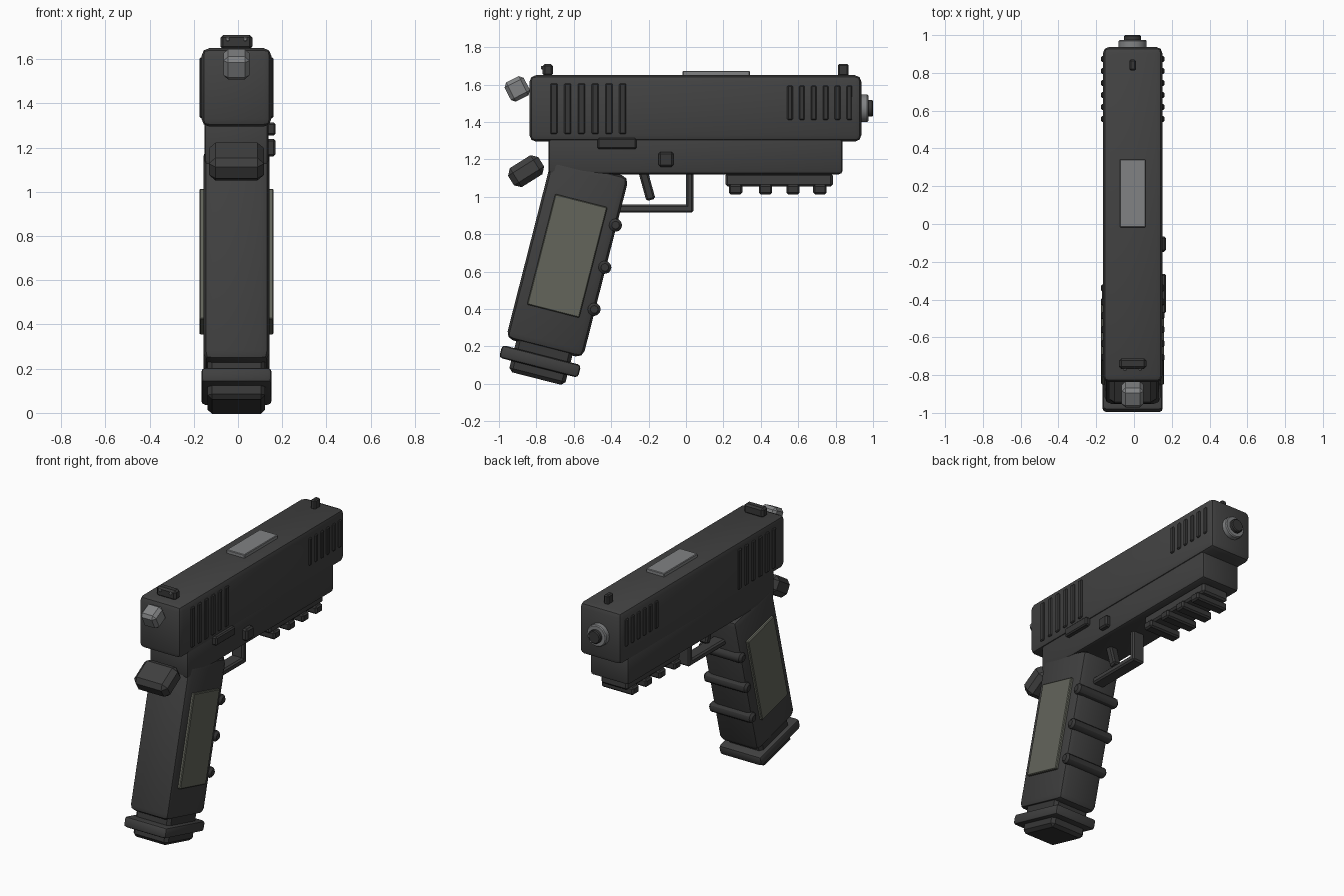
import bpy, bmesh, math
from mathutils import Matrix

if "Cube" in bpy.data.objects:
    bpy.data.objects.remove(bpy.data.objects["Cube"])

X0 = -0.007          # body centre line
TILT = -0.25         # grip lean


def material(name, rgb):
    m = bpy.data.materials.new(name)
    m.diffuse_color = (*rgb, 1)
    m.use_nodes = True
    m.node_tree.nodes["Principled BSDF"].inputs["Base Color"].default_value = m.diffuse_color
    return m


SLIDE = material("slide black", (0.055, 0.055, 0.055))
FRAME = material("frame black", (0.05, 0.05, 0.05))
DARK = material("dark trim", (0.038, 0.038, 0.038))
PANEL = material("olive grey", (0.125, 0.13, 0.105))
STEEL = material("steel grey", (0.22, 0.225, 0.23))


def finish(bm, name, mat):
    me = bpy.data.meshes.new(name)
    bm.to_mesh(me)
    bm.free()
    me.materials.append(mat)
    ob = bpy.data.objects.new(name, me)
    bpy.context.collection.objects.link(ob)
    bpy.ops.object.select_all(action='DESELECT')
    ob.select_set(True)
    bpy.context.view_layer.objects.active = ob
    bpy.ops.object.shade_smooth_by_angle(angle=math.radians(30))
    return ob


def box(name, center, size, mat, bevel=0.01, rot=0.0, segments=1):
    """Bevelled box, optionally leaning about the x axis."""
    bm = bmesh.new()
    bmesh.ops.create_cube(bm, size=1, matrix=Matrix.Diagonal((*size, 1)))
    if bevel:
        bmesh.ops.bevel(bm, geom=bm.edges[:], offset=bevel, segments=segments,
                        profile=0.5, affect='EDGES')
    bm.transform(Matrix.Translation(center) @ Matrix.Rotation(rot, 4, 'X'))
    return finish(bm, name, mat)


def span(name, x, y, z, mat, bevel=0.01, segments=1):
    """Box given by its extents on each axis."""
    r = (x, y, z)
    return box(name, [(a + b) / 2 for a, b in r], [b - a for a, b in r],
               mat, bevel, 0, segments)


def mid(h):
    return (X0 - h, X0 + h)


def rod(name, center, radius, length, mat, axis, sides=16, bevel=0.006):
    bm = bmesh.new()
    bmesh.ops.create_cone(bm, cap_ends=True, segments=sides, radius1=radius,
                          radius2=radius, depth=length)
    rims = [e for e in bm.edges if abs(e.verts[0].co.z - e.verts[1].co.z) < 1e-5]
    bmesh.ops.bevel(bm, geom=rims, offset=bevel, segments=1, affect='EDGES')
    bm.transform(Matrix.Translation(center) @ Matrix.Rotation(math.pi / 2, 4, axis))
    return finish(bm, name, mat)


# Slide and frame
span("slide", mid(0.158), (-0.837, 0.938), (1.295, 1.65), SLIDE, 0.035, 2)
span("frame", mid(0.145), (-0.735, 0.837), (1.12, 1.32), FRAME, 0.02, 2)

# Slide serrations on both sides
for tag, y0, step, w, z in (("rear", -0.706, 0.0735, 0.037, (1.335, 1.607)),
                            ("front", 0.556, 0.0635, 0.03, (1.41, 1.595))):
    for i in range(6):
        y = y0 + i * step
        for s in (-1, 1):
            x = sorted((X0 + s * 0.145, X0 + s * 0.168))
            span(tag + "_serration", x, (y - w / 2, y + w / 2), z, DARK, 0.006)

# Ejection port plate and sights
span("ejection_port", mid(0.068), (-0.018, 0.342), (1.62, 1.673), STEEL, 0.004)
span("rear_sight", mid(0.072), (-0.767, -0.711), (1.645, 1.71), DARK, 0.012)
span("front_sight", mid(0.018), (0.812, 0.87), (1.645, 1.71), DARK, 0.008)
for s in (-1, 1):
    rod("sight_dot", (X0 + s * 0.04, -0.767, 1.69), 0.009, 0.018, STEEL, 'X', 10, 0.003)

# Muzzle
rod("barrel_ring", (X0, 0.945, 1.473), 0.074, 0.06, STEEL, 'X')
rod("barrel_bore", (X0, 0.96, 1.473), 0.045, 0.08, DARK, 'X')

# Hammer and tang behind the slide
box("hammer", (X0, -0.902, 1.577), (0.116, 0.115, 0.115), STEEL, 0.02, 0.47)
box("tang", (X0, -0.855, 1.137), (0.25, 0.19, 0.12), FRAME, 0.03, 0.56)

# Grip with side panels
box("grip", (X0, -0.634, 0.674), (0.298, 0.425, 1.0), FRAME, 0.04, TILT, 2)
for s in (-1, 1):
    box("grip_panel", (X0 + s * 0.152, -0.635, 0.684), (0.03, 0.288, 0.61),
        PANEL, 0.005, TILT)

# Finger ridges
for i in range(3):
    rod("finger_ridge", (X0, -0.377 - 0.057 * i, 0.848 - 0.225 * i), 0.035, 0.325,
        DARK, 'Y', 12, 0.014)

# Magazine and base plate
box("magazine", (X0, -0.774, 0.125), (0.26, 0.31, 0.2), DARK, 0.02, TILT)
box("base_plate", (X0, -0.78, 0.12), (0.318, 0.435, 0.07), FRAME, 0.018, TILT, 2)

# Trigger and guard
span("guard_front", mid(0.045), (0.0, 0.04), (0.915, 1.14), FRAME, 0.01)
span("guard_bottom", mid(0.045), (-0.42, 0.04), (0.915, 0.958), FRAME, 0.01)
box("trigger", (X0, -0.21, 1.065), (0.06, 0.05, 0.17), DARK, 0.01, 0.27)

# Accessory rail with teeth
span("rail", mid(0.1), (0.21, 0.785), (1.055, 1.125), FRAME, 0.012)
for y in (0.265, 0.425, 0.572, 0.716):
    span("rail_tooth", mid(0.12), (y - 0.036, y + 0.036), (1.012, 1.065), DARK, 0.01)

# Right-hand controls
span("slide_stop", (0.12, 0.17), (-0.473, -0.265), (1.255, 1.313), DARK, 0.008)
span("release_button", (0.12, 0.17), (-0.147, -0.067), (1.16, 1.24), DARK, 0.01)
